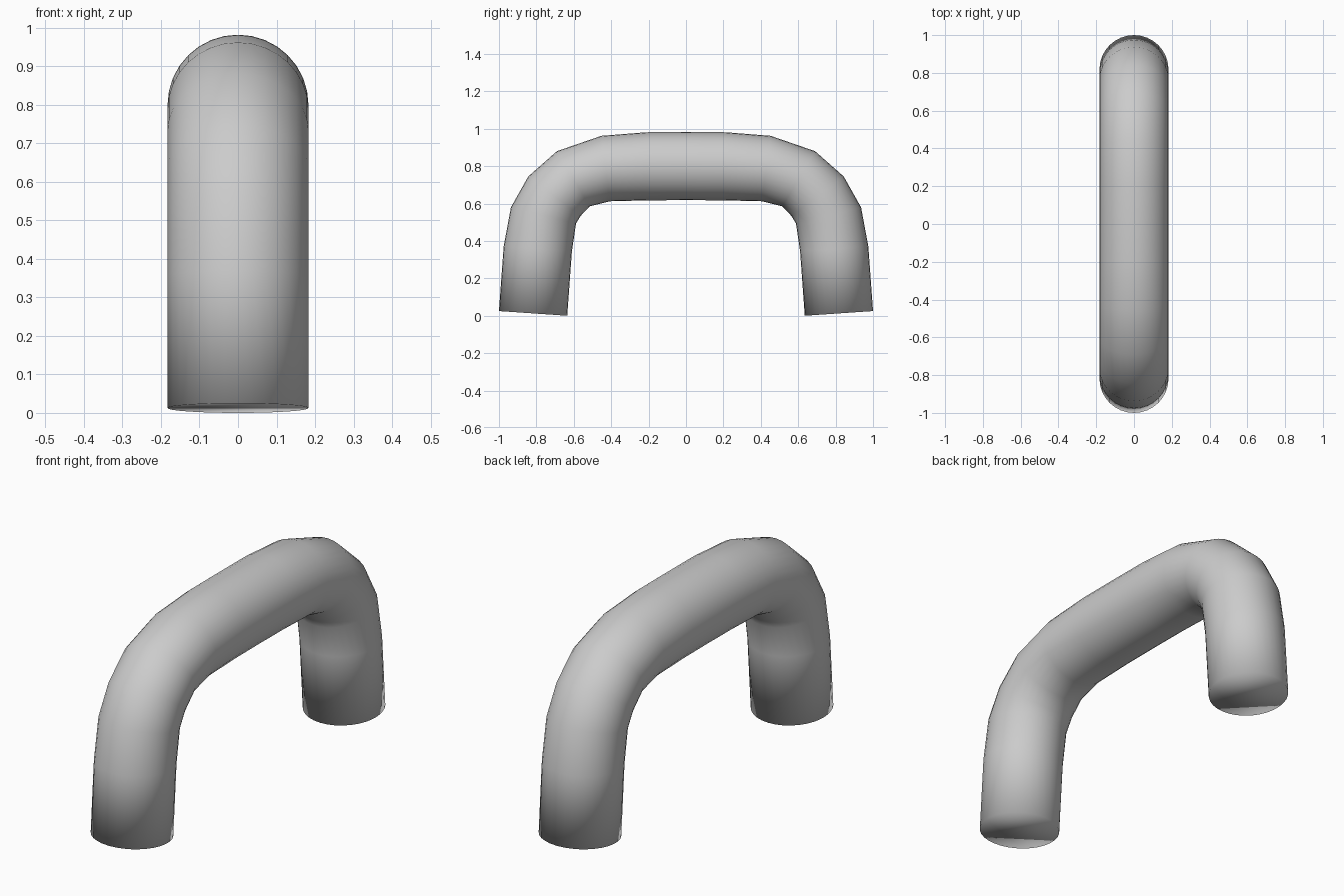
import bpy, bmesh
from math import sin, cos, pi

if "Cube" in bpy.data.objects:
    bpy.data.objects.remove(bpy.data.objects["Cube"])

SIDES = 32
HALF_WIDTH = 0.183

# outer and inner edge (y, z) of each cross-section, foot to crown
half = [
    ((1.0, 0.025), (0.635, 0.0)),
    ((0.975, 0.37), (0.61, 0.345)),
    ((0.936, 0.58), (0.588, 0.493)),
    ((0.843, 0.745), (0.564, 0.533)),
    ((0.69, 0.88), (0.515, 0.585)),
    ((0.452, 0.962), (0.406, 0.612)),
    ((0.212, 0.981), (0.2, 0.617)),
]
crown = [((0, 0.982), (0, 0.618))]
other = [((-o[0], o[1]), (-i[0], i[1])) for o, i in reversed(half)]

# round tube lofted through the sections
bm = bmesh.new()
rings = []
for (oy, oz), (iy, iz) in half + crown + other:
    cy, cz, dy, dz = (oy + iy) / 2, (oz + iz) / 2, (oy - iy) / 2, (oz - iz) / 2
    rings.append([bm.verts.new((HALF_WIDTH * sin(a), cy + dy * cos(a), cz + dz * cos(a)))
                  for a in (2 * pi * k / SIDES for k in range(SIDES))])
for r, s in zip(rings, rings[1:]):
    for k in range(SIDES):
        n = (k + 1) % SIDES
        bm.faces.new((r[k], r[n], s[n], s[k]))

# flat ends
bm.faces.new(rings[0])
bm.faces.new(rings[-1])
bmesh.ops.recalc_face_normals(bm, faces=bm.faces)
for f in bm.faces:
    f.smooth = True

mesh = bpy.data.meshes.new("bent_tube_handle")
bm.to_mesh(mesh)
bm.free()
handle = bpy.data.objects.new("bent_tube_handle", mesh)
bpy.context.collection.objects.link(handle)
